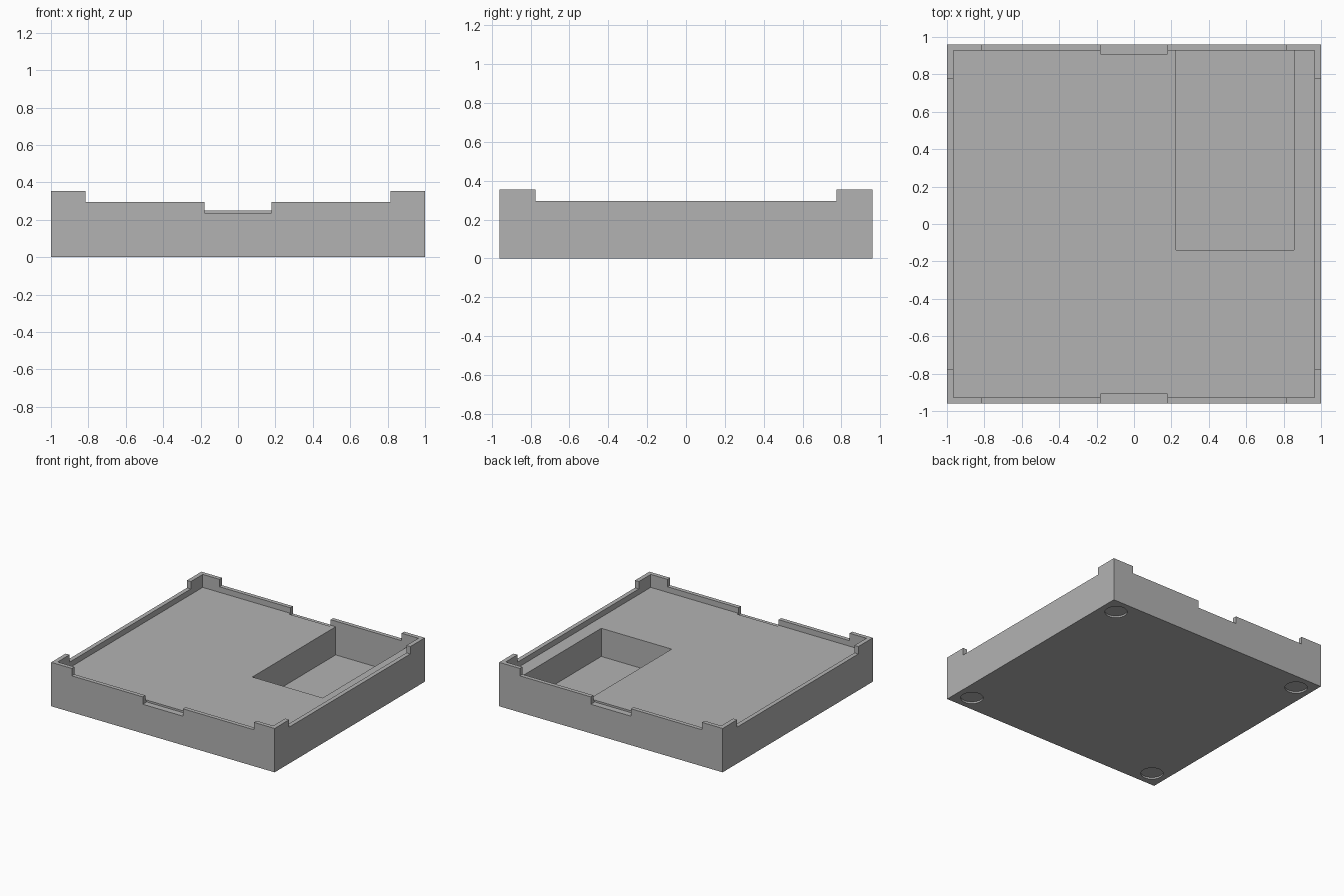
import bpy

if "Cube" in bpy.data.objects:
    bpy.data.objects.remove(bpy.data.objects["Cube"])

grey = bpy.data.materials.new("grey plastic")
grey.diffuse_color = (0.45, 0.45, 0.45, 1)
grey.use_nodes = True
grey.node_tree.nodes["Principled BSDF"].inputs["Base Color"].default_value = grey.diffuse_color


def box(name, x0, x1, y0, y1, z0, z1):
    bpy.ops.mesh.primitive_cube_add(size=1, location=((x0 + x1) / 2, (y0 + y1) / 2, (z0 + z1) / 2))
    ob = bpy.context.object
    ob.name = name
    ob.scale = (x1 - x0, y1 - y0, z1 - z0)
    bpy.ops.object.transform_apply(location=True, rotation=False, scale=True)
    return ob


def cut(target, cutter):
    mod = target.modifiers.new("cut", 'BOOLEAN')
    mod.operation = 'DIFFERENCE'
    mod.solver = 'EXACT'
    mod.object = cutter
    bpy.context.view_layer.objects.active = target
    bpy.ops.object.modifier_apply(modifier=mod.name)
    bpy.data.objects.remove(cutter, do_unlink=True)


# Solid block, as tall as the corner tabs
W, D, TOP = 1.0, 0.96, 0.355
RIM, DECK, NOTCH, POCKET = 0.295, 0.25, 0.235, 0.022
tray = box("tray", -W, W, -D, D, 0, TOP)

# Recessed deck inside the thin rim
cut(tray, box("deck_cutter", -0.965, 0.965, -0.927, 0.927, DECK, 1))

# Lower the rim between the four corner tabs
cut(tray, box("front_back_rim_cutter", -0.815, 0.815, -2, 2, RIM, 1))
cut(tray, box("side_rim_cutter", -2, 2, -0.775, 0.775, RIM, 1))

# Finger notches in the middle of the front and back
for s in (-1, 1):
    y0, y1 = sorted((s * 0.91, s * 1.2))
    cut(tray, box("notch_cutter", -0.18, 0.18, y0, y1, NOTCH, 1))

# Deep rectangular pocket at the back right
cut(tray, box("pocket_cutter", 0.225, 0.855, -0.138, 0.927, POCKET, 1))

# Shallow round foot recesses underneath
for sx in (-1, 1):
    for sy in (-1, 1):
        bpy.ops.mesh.primitive_cylinder_add(vertices=48, radius=0.083, depth=0.1,
                                            location=(sx * 0.87, sy * 0.83, -0.036))
        cut(tray, bpy.context.object)

tray.data.materials.clear()
tray.data.materials.append(grey)
for p in tray.data.polygons:
    p.material_index = 0
    p.use_smooth = False
